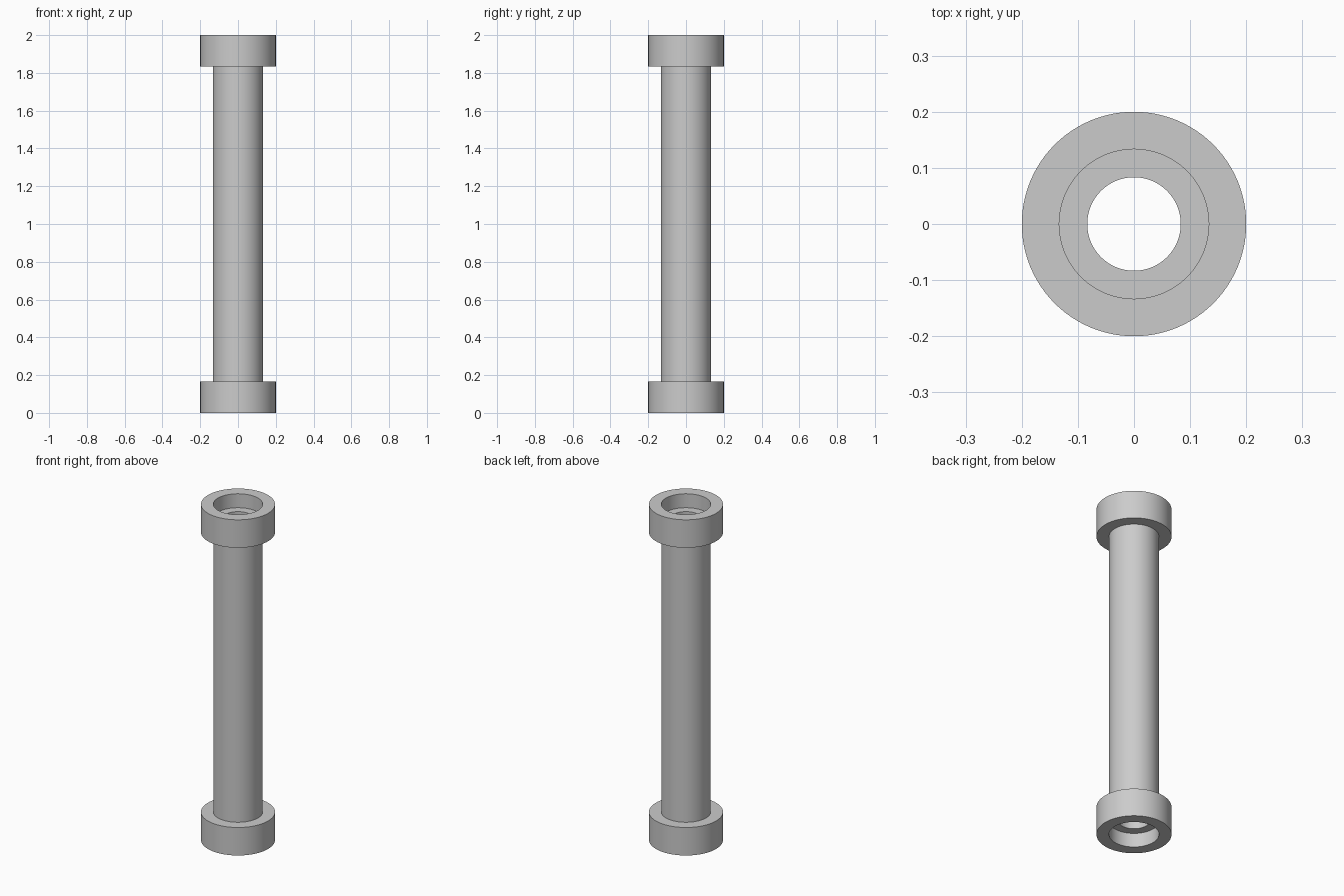
import bpy
import bmesh
import math

cube = bpy.data.objects.get("Cube")
if cube:
    bpy.data.objects.remove(cube, do_unlink=True)

HEIGHT = 2.0
COLLAR_R, TUBE_R, BORE_R = 0.2, 0.1333, 0.0833
COLLAR_H, RECESS = 0.1667, 0.0833
SEGMENTS = 96

grey = bpy.data.materials.new("light grey")
grey.use_nodes = True
colour = (0.6, 0.6, 0.6, 1.0)
grey.diffuse_color = colour
grey.node_tree.nodes["Principled BSDF"].inputs["Base Color"].default_value = colour


def lathe(name, profile):
    """Revolve a closed (radius, height) profile around the z axis."""
    bm = bmesh.new()
    verts = [bm.verts.new((r, 0, z)) for r, z in profile]
    edges = [bm.edges.new((verts[i - 1], v)) for i, v in enumerate(verts)]
    bmesh.ops.spin(bm, geom=verts + edges, cent=(0, 0, 0), axis=(0, 0, 1),
                   angle=math.tau, steps=SEGMENTS)
    bmesh.ops.remove_doubles(bm, verts=bm.verts[:], dist=1e-5)
    bmesh.ops.recalc_face_normals(bm, faces=bm.faces[:])
    mesh = bpy.data.meshes.new(name)
    bm.to_mesh(mesh)
    bm.free()
    mesh.materials.append(grey)
    obj = bpy.data.objects.new(name, mesh)
    bpy.context.collection.objects.link(obj)
    bpy.ops.object.select_all(action="DESELECT")
    obj.select_set(True)
    bpy.context.view_layer.objects.active = obj
    bpy.ops.object.shade_smooth_by_angle(angle=math.radians(30))
    return obj


# Bottom half of the wall section: bore, recess ledge, socket, rim, collar, tube
lower = [(BORE_R, RECESS), (TUBE_R, RECESS), (TUBE_R, 0), (COLLAR_R, 0),
         (COLLAR_R, COLLAR_H), (TUBE_R, COLLAR_H)]
# Top half mirrors the bottom
upper = [(r, HEIGHT - z) for r, z in reversed(lower)]

# Hollow tube with a recessed collar at each end
lathe("collared_tube", lower + upper)
